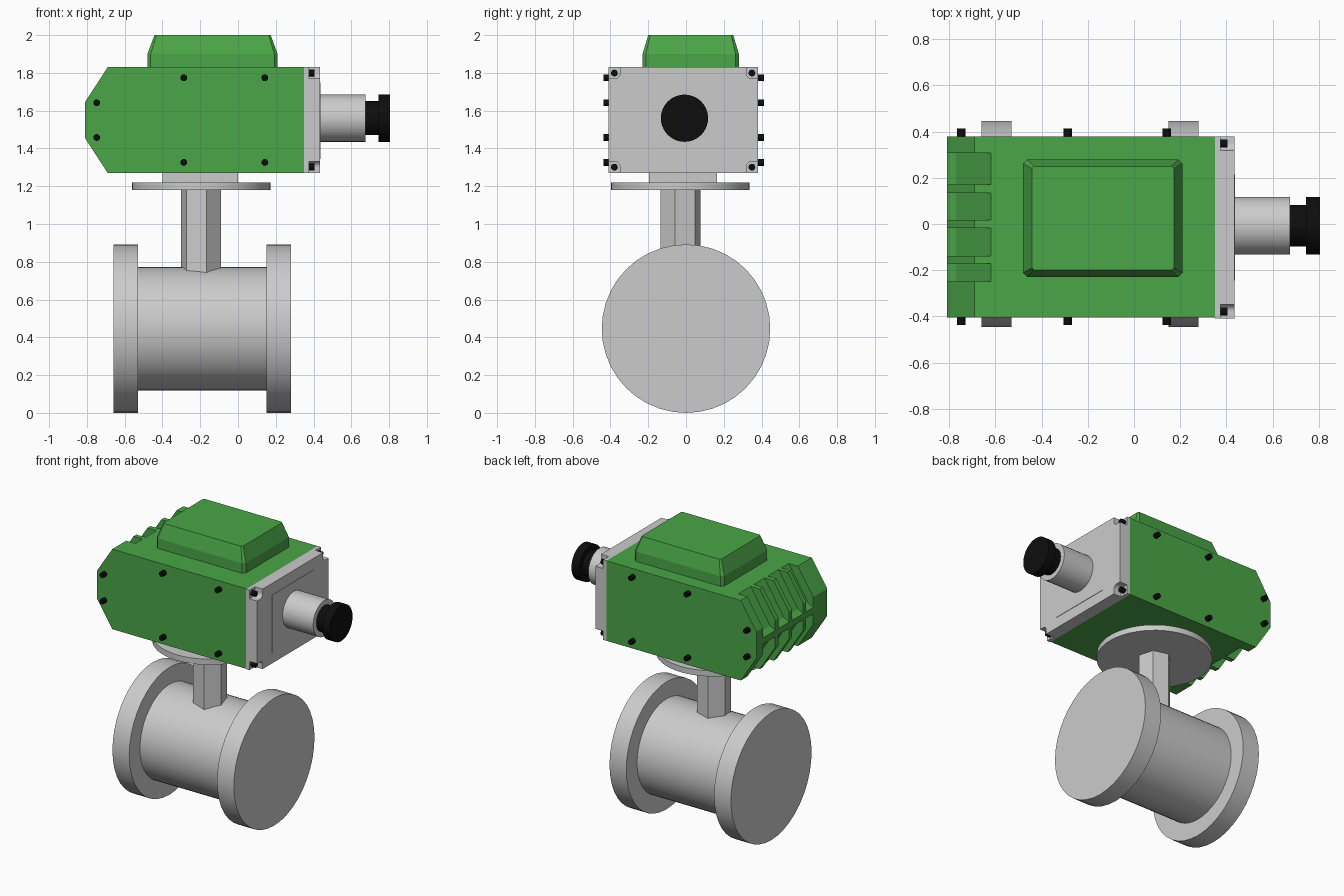
import bpy, bmesh, math
from mathutils import Vector, Matrix

if "Cube" in bpy.data.objects:
    bpy.data.objects.remove(bpy.data.objects["Cube"])


def material(name, rgb):
    m = bpy.data.materials.new(name)
    m.diffuse_color = (*rgb, 1)
    m.use_nodes = True
    m.node_tree.nodes["Principled BSDF"].inputs["Base Color"].default_value = m.diffuse_color
    return m


GREEN = material("green_paint", (0.07, 0.38, 0.065))
BLACK = material("black_plastic", (0.004, 0.004, 0.004))


def finish(name, bm, mat=None, smooth=False):
    bmesh.ops.recalc_face_normals(bm, faces=bm.faces)
    me = bpy.data.meshes.new(name)
    bm.to_mesh(me)
    bm.free()
    ob = bpy.data.objects.new(name, me)
    bpy.context.collection.objects.link(ob)
    if mat:
        me.materials.append(mat)
    if smooth:
        bpy.ops.object.select_all(action='DESELECT')
        ob.select_set(True)
        bpy.context.view_layer.objects.active = ob
        bpy.ops.object.shade_smooth_by_angle(angle=math.radians(35))
    return ob


def add_prism(bm, pts, axis, a, b):
    """Extrude a 2D outline along an axis from a to b."""
    def place(p, t):
        return {'x': (t, p[0], p[1]), 'y': (p[0], t, p[1]), 'z': (p[0], p[1], t)}[axis]
    f = bm.faces.new([bm.verts.new(place(p, a)) for p in pts])
    ext = bmesh.ops.extrude_face_region(bm, geom=[f])
    step = Vector(place((0, 0), b - a))
    bmesh.ops.translate(bm, vec=step, verts=[v for v in ext['geom'] if isinstance(v, bmesh.types.BMVert)])


def circle(c, r, n, turn=0.0):
    return [(c[0] + r * math.cos(turn + math.tau * i / n),
             c[1] + r * math.sin(turn + math.tau * i / n)) for i in range(n)]


def rect(u0, u1, v0, v1, c=0.0):
    if not c:
        return [(u0, v0), (u1, v0), (u1, v1), (u0, v1)]
    return [(u0 + c, v0), (u1 - c, v0), (u1, v0 + c), (u1, v1 - c),
            (u1 - c, v1), (u0 + c, v1), (u0, v1 - c), (u0, v0 + c)]


def prism(name, pts, axis, a, b, mat=None, smooth=False):
    bm = bmesh.new()
    add_prism(bm, pts, axis, a, b)
    return finish(name, bm, mat, smooth)


# Pipe barrel and end flanges
PIPE = (0, 0.446)
prism("pipe_barrel", circle(PIPE, 0.327, 48), 'x', -0.54, 0.16, smooth=True)
for name, a, b in (("left_flange", -0.66, -0.53), ("right_flange", 0.15, 0.28)):
    prism(name, circle(PIPE, 0.446, 40), 'x', a, b, smooth=True)

# Hexagonal stem, mounting disc and spacer
prism("stem", circle((-0.195, -0.03), 0.11, 6, math.radians(-15)), 'z', 0.72, 1.19)
prism("mounting_disc", circle((-0.195, -0.03), 0.367, 48), 'z', 1.18, 1.22, smooth=True)
prism("mounting_spacer", rect(-0.4, 0.0, -0.196, 0.164), 'z', 1.215, 1.275)

# Green housing with a chamfered end
housing = prism("housing", [(-0.69, 1.27), (0.35, 1.27), (0.35, 1.83), (-0.69, 1.83),
                            (-0.81, 1.645), (-0.81, 1.455)], 'y', -0.405, 0.38, GREEN)

# Cooling slots cut into the upper and lower chamfers, leaving ribs between
slot = [(-0.607, 1.85), (-0.77, 1.595), (-0.83, 1.56), (-0.9, 1.56), (-0.9, 1.85)]
bm = bmesh.new()
for y0, y1 in ((-0.25, -0.17), (-0.138, -0.017), (0.017, 0.135), (0.17, 0.307)):
    add_prism(bm, slot, 'y', y0, y1)
    add_prism(bm, [(x, 3.1 - z) for x, z in slot], 'y', y0, y1)
cutter = finish("slot_cutter", bm, GREEN)
cutter.hide_render = True
mod = housing.modifiers.new("slots", 'BOOLEAN')
mod.operation, mod.solver, mod.object = 'DIFFERENCE', 'EXACT', cutter
bpy.context.view_layer.objects.active = housing
bpy.ops.object.modifier_apply(modifier=mod.name)
bpy.data.objects.remove(cutter)

# Tapered top cover
bm = bmesh.new()
rings = [[bm.verts.new((x, y, z)) for x, y in rect(*r, c)] for r, c, z in (
    ((-0.48, 0.21, -0.23, 0.28), 0.018, 1.82),
    ((-0.48, 0.21, -0.23, 0.28), 0.018, 1.90),
    ((-0.442, 0.173, -0.2, 0.25), 0.01, 2.0))]
bm.faces.new(rings[0])
bm.faces.new(rings[-1])
for lo, hi in zip(rings, rings[1:]):
    for i in range(8):
        j = (i + 1) % 8
        bm.faces.new((lo[i], lo[j], hi[j], hi[i]))
finish("top_cover", bm, GREEN)

# Grey end plate: full base and a front layer with rounded corner notches
Y0, Y1, Z0, Z1 = -0.41, 0.38, 1.27, 1.83
prism("end_plate_base", rect(Y0, Y1, Z0, Z1), 'x', 0.35, 0.375)
CY, CZ, HY, HZ, INSET, R = (Y0 + Y1) / 2, (Z0 + Z1) / 2, (Y1 - Y0) / 2, (Z1 - Z0) / 2, 0.031, 0.03
ky, kz = HY - INSET, HZ - INSET
notch = [(HY, kz - R)] + [(ky - R * math.sin(t), kz - R * math.cos(t))
                          for t in (math.pi / 2 * i / 6 for i in range(7))] + [(ky - R, HZ)]
outline = []
for sy, sz in ((1, 1), (-1, 1), (-1, -1), (1, -1)):
    seq = notch if sy * sz > 0 else notch[::-1]
    outline += [(CY + sy * u, CZ + sz * v) for u, v in seq]
prism("end_plate_front", outline, 'x', 0.375, 0.435)
prism("end_plate_panel", rect(-0.245, 0.215, 1.345, 1.75), 'x', 0.43, 0.438)

# Cable gland
GLAND = (-0.008, 1.56)
prism("gland_body", circle(GLAND, 0.125, 40), 'x', 0.43, 0.675, smooth=True)
prism("gland_neck", circle(GLAND, 0.09, 40), 'x', 0.67, 0.75, BLACK, True)
prism("gland_cap", circle(GLAND, 0.125, 40), 'x', 0.745, 0.805, BLACK, True)

# Screws on the end plate corners and both housing sides
bm = bmesh.new()
for sy in (-1, 1):
    for sz in (-1, 1):
        add_prism(bm, circle((CY + sy * ky, CZ + sz * kz), 0.018, 16), 'x', 0.37, 0.405)
finish("end_plate_screws", bm, BLACK, True)
for name, a, b in (("front_screws", -0.438, -0.4), ("back_screws", 0.375, 0.413)):
    bm = bmesh.new()
    for x, h in ((-0.748, 0.092), (-0.287, 0.224), (0.142, 0.224)):
        for s in (-1, 1):
            add_prism(bm, circle((x, 1.55 + s * h), 0.018, 16), 'y', a, b)
    finish(name, bm, BLACK, True)
